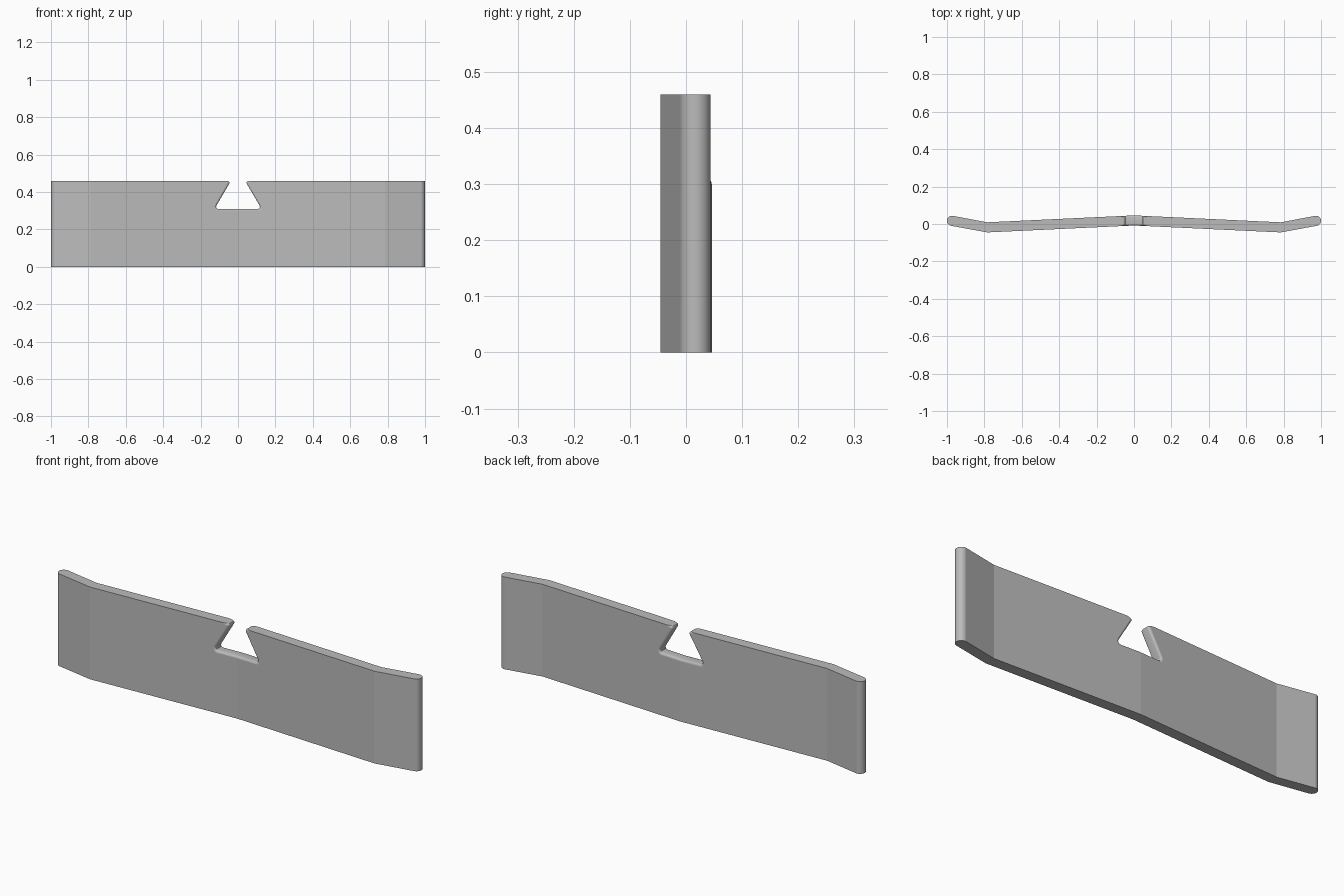
import bpy, bmesh, math
from mathutils import Vector

if "Cube" in bpy.data.objects:
    bpy.data.objects.remove(bpy.data.objects["Cube"])

HEIGHT = 0.46
R = 0.027           # half the plate thickness
FLOOR = 0.31        # bottom of the notch

grey = bpy.data.materials.new("plain_grey")
grey.use_nodes = True
colour = (0.5, 0.5, 0.5, 1)
grey.diffuse_color = colour
grey.node_tree.nodes["Principled BSDF"].inputs["Base Color"].default_value = colour


def prism(name, points, push):
    """Extrude a closed outline into a solid object."""
    bm = bmesh.new()
    face = bm.faces.new([bm.verts.new(p) for p in points])
    out = bmesh.ops.extrude_face_region(bm, geom=[face])
    moved = [v for v in out["geom"] if isinstance(v, bmesh.types.BMVert)]
    bmesh.ops.translate(bm, verts=moved, vec=push)
    bmesh.ops.recalc_face_normals(bm, faces=bm.faces)
    mesh = bpy.data.meshes.new(name)
    bm.to_mesh(mesh)
    bm.free()
    obj = bpy.data.objects.new(name, mesh)
    bpy.context.collection.objects.link(obj)
    return obj


# Bent plate outline: centre crease, side bend and rounded tip, then mirrored
bend, tip = Vector((0.785, -0.018)), Vector((1 - R, 0.017))
angle = math.atan2(tip.y - bend.y, tip.x - bend.x)
cap = []
for i in range(17):
    a = angle - math.pi / 2 + math.pi * i / 16
    cap.append((tip.x + R * math.cos(a), tip.y + R * math.sin(a)))
right = [(bend.x, bend.y - R)] + cap + [(bend.x, bend.y + R)]
left = [(-x, y) for x, y in reversed(right)]
outline = [(0, 0.019 - R)] + right + [(0, 0.019 + R)] + left
plate = prism("bent_plate", [(x, y, 0) for x, y in outline], (0, 0, HEIGHT))

# Dovetail notch with softened corners
half = [(0.056, HEIGHT + 0.02), (0.056, HEIGHT), (0.049, 0.457), (0.046, 0.452),
        (0.046, 0.446), (0.115, 0.328), (0.117, 0.321), (0.115, 0.314), (0.109, FLOOR)]
notch = half + [(-x, z) for x, z in reversed(half)]
cutter = prism("notch_cutter", [(x, -0.2, z) for x, z in notch], (0, 0.4, 0))
cutter.hide_render = True
cut = plate.modifiers.new("notch", "BOOLEAN")
cut.object = cutter
cut.solver = "EXACT"
bpy.context.view_layer.update()
cut_mesh = bpy.data.meshes.new_from_object(
    plate.evaluated_get(bpy.context.evaluated_depsgraph_get()))
plate.modifiers.clear()
bpy.data.objects.remove(cutter)

# Round the front and back rims of the notch
bm = bmesh.new()
bm.from_mesh(cut_mesh)
bmesh.ops.remove_doubles(bm, verts=bm.verts, dist=0.0001)
rim = []
for e in bm.edges:
    mid = (e.verts[0].co + e.verts[1].co) / 2
    on_notch = abs(mid.x) < 0.13 and FLOOR - 0.005 < mid.z < HEIGHT - 0.0005
    along = abs(e.verts[0].co.y - e.verts[1].co.y) < 0.012
    if on_notch and along and e.calc_face_angle(0) > 1:
        rim.append(e)
bmesh.ops.bevel(bm, geom=rim, offset=0.01, segments=4, profile=0.5, affect="EDGES")

# Smooth only the rounded tips and the notch rim
for f in bm.faces:
    c = f.calc_center_median()
    side = abs(f.normal.z) < 0.99
    at_tip = side and abs(c.x) > tip.x - 0.01
    at_rim = abs(c.x) < 0.13 and c.z > FLOOR - 0.015 and f.calc_area() < 0.01 and c.z < HEIGHT - 0.001
    f.smooth = at_tip or at_rim
    f.material_index = 0
for e in bm.edges:
    e.smooth = e.calc_face_angle(0) < 0.6
bm.to_mesh(cut_mesh)
bm.free()
plate.data = cut_mesh
plate.data.materials.clear()
plate.data.materials.append(grey)
